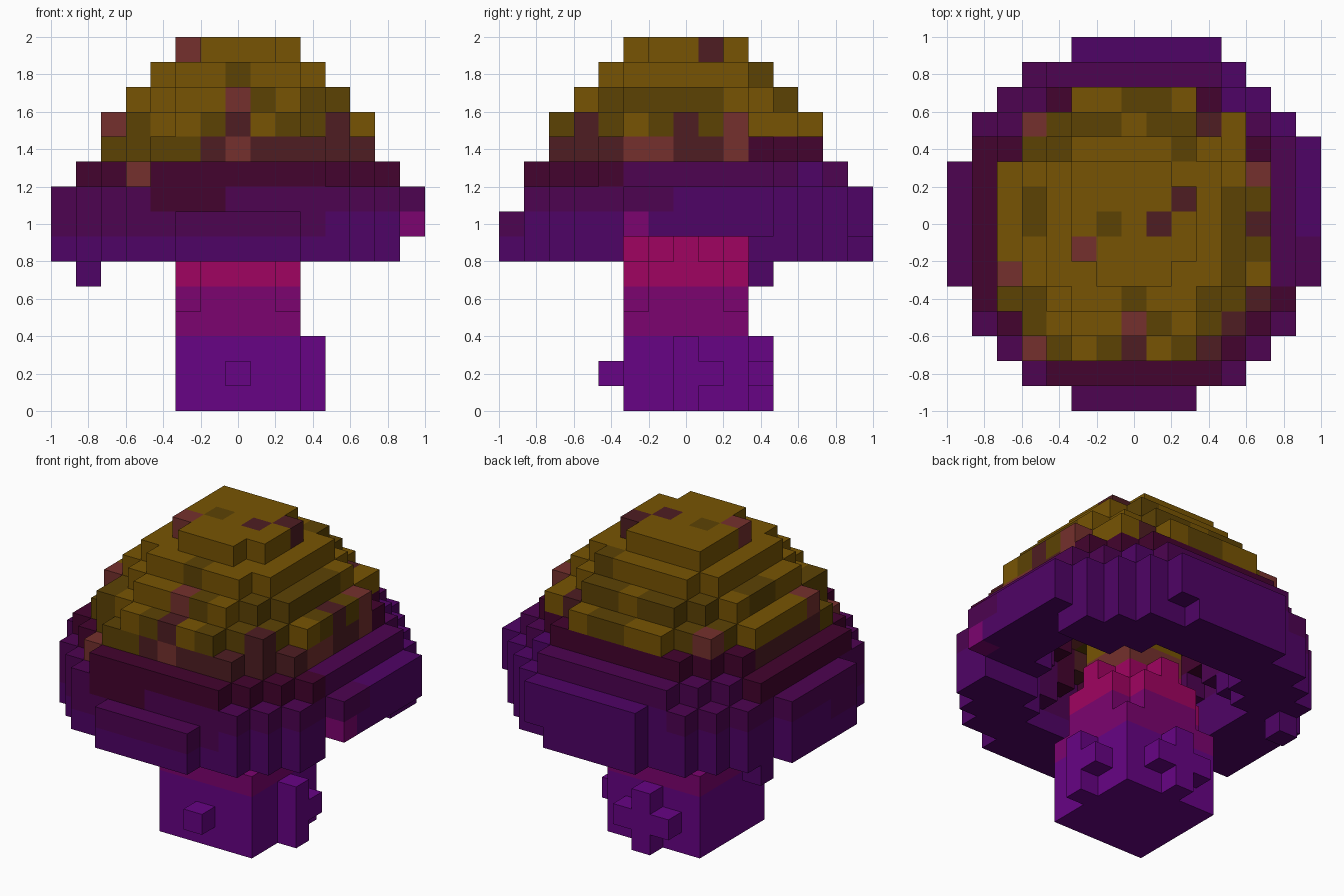
import bpy, bmesh, random
from mathutils import Vector

if "Cube" in bpy.data.objects:
    bpy.data.objects.remove(bpy.data.objects["Cube"])

random.seed(4)
V = 2 / 15  # cube size: the model sits on a 15 x 15 x 15 grid

# Flat colours (sRGB 0-255, converted to linear)
PALETTE = {
    "violet": (103, 3, 133), "magenta": (124, 3, 112), "pink": (160, 3, 97),
    "purple": (79, 3, 102), "plum": (77, 3, 81), "maroon": (67, 3, 46),
    "dark_brown": (78, 29, 34), "red_brown": (117, 48, 45),
    "dark_ochre": (92, 66, 4), "ochre": (119, 84, 3),
}
NAMES = list(PALETTE)


def linear(c):
    c /= 255
    return c / 12.92 if c <= 0.04045 else ((c + 0.055) / 1.055) ** 2.4


MATS = []
for name, rgb in PALETTE.items():
    m = bpy.data.materials.new(name)
    m.diffuse_color = (*[linear(c) for c in rgb], 1)
    m.use_nodes = True
    m.node_tree.nodes["Principled BSDF"].inputs["Base Color"].default_value = m.diffuse_color
    MATS.append(m)

SIDES = [Vector(d) for d in ((1, 0, 0), (-1, 0, 0), (0, 1, 0), (0, -1, 0), (0, 0, 1), (0, 0, -1))]


def build(name, cells, everything):
    """Mesh from cubes {(dx, dy, layer): colour}, skipping faces against other cubes."""
    bm = bmesh.new()
    for cell, colour in cells.items():
        mid = Vector(cell) + Vector((0, 0, 0.5))
        for n in SIDES:
            if tuple(int(a + b) for a, b in zip(cell, n)) in everything:
                continue
            u = Vector((n.y, n.z, n.x))
            w = n.cross(u)
            f = bm.faces.new([bm.verts.new((mid + 0.5 * (n + a * u + b * w)) * V)
                              for a, b in ((-1, -1), (1, -1), (1, 1), (-1, 1))])
            f.material_index = NAMES.index(colour)
    bmesh.ops.remove_doubles(bm, verts=bm.verts, dist=1e-4)
    me = bpy.data.meshes.new(name)
    bm.to_mesh(me)
    bm.free()
    for m in MATS:
        me.materials.append(m)
    bpy.context.collection.objects.link(bpy.data.objects.new(name, me))


# Stem: square foot, corners cut higher up, narrow neck inside the cap
STEM = ["violet"] * 3 + ["magenta"] * 2 + ["pink"] * 2 + ["red_brown"] + ["ochre"] * 3
stem = {}
for k, colour in enumerate(STEM):
    limit = 8 if k < 4 else 5 if k < 6 else 4 if k == 6 else 2
    for x in range(-2, 3):
        for y in range(-2, 3):
            if x * x + y * y <= limit:
                stem[x, y, k] = colour

# Bumps on the foot of the stem
bumps = {(0, -3, 1): "violet", (3, 1, 1): "violet", (-1, 3, 1): "violet", (1, 3, 1): "violet"}
for k in range(3):
    bumps[3, 0, k] = bumps[0, 3, k] = "violet"

# Cap: stacked rings, layer -> (outer, inner) squared radius in cubes
RINGS = {6: (55, 20), 7: (55, 18), 8: (55, 16), 9: (45, 12), 10: (35, 8),
         11: (32, 5), 12: (22, -1), 13: (14, -1), 14: (5, -1)}


def cap_colour(x, y, k):
    r = (x * x + y * y) ** 0.5
    t = k - 0.07 * x - 0.13 * y           # lighter colours reach lower at front left
    if k == 8 and x < -3:
        return "plum"
    if k <= 10:
        t += 0.5 * max(0, 5 - r)          # ochre spreads down on the inside
    if k in (10, 11):
        t += random.uniform(-0.2, 0.2)
        if random.random() < 0.05:
            return "red_brown"
    if k in (11, 12) and random.random() < 0.35:
        return "ochre"
    for limit, colour in ((7.55, "purple"), (8.85, "plum"), (10, "maroon"),
                          (10.6, "dark_brown"), (12.5, "dark_ochre")):
        if t < limit:
            return colour
    return "ochre"


cap = {}
for k, (outer, inner) in RINGS.items():
    for x in range(-7, 8):
        for y in range(-7, 8):
            if not inner < x * x + y * y <= outer:
                continue
            if k == 6 and x > 2 and abs(y) <= 2:      # gap under the right side
                continue
            if k == 8 and y == -7:
                continue
            cap[x, y, k] = "ochre" if k == 14 else cap_colour(x, y, k)

# Extra cubes and spots that stand out
for k in (7, 8):
    cap[3, 7, k] = cap[7, 3, k] = "purple"
for spot in ((-5, -1), (-5, 0), (-5, 1), (-5, 2), (-1, 5), (-2, 5), (2, 5),
             (1, -5), (5, -2), (-2, -4), (-3, -4), (-5, -2), (4, 2)):
    cap[spot + (11,)] = "ochre"
for spot in ((0, 5), (1, 5), (5, 1), (5, -1), (-4, -4), (-1, -5)):
    cap[spot + (11,)] = "dark_ochre"
cap.update({
    (-6, 3, 5): "purple", (7, -2, 7): "magenta", (4, 5, 9): "purple",
    (-2, 2, 14): "ochre", (-2, -1, 14): "red_brown", (2, 1, 14): "dark_brown",
    (1, 0, 14): "dark_brown", (-1, 0, 14): "dark_ochre",
    (0, -3, 13): "dark_ochre", (0, -4, 12): "red_brown",
    (0, -5, 11): "dark_brown", (4, -4, 11): "dark_brown", (5, 0, 11): "dark_brown",
    (5, 2, 11): "red_brown", (-5, -2, 11): "red_brown", (-4, 4, 11): "red_brown",
    (0, -5, 10): "red_brown", (5, -2, 10): "red_brown", (5, -1, 10): "red_brown",
    (-1, -5, 10): "dark_brown", (1, -5, 10): "dark_brown", (2, -5, 10): "dark_brown",
    (5, 0, 10): "dark_brown", (5, 1, 10): "dark_brown", (-4, -5, 9): "red_brown",
})

everything = {**stem, **bumps, **cap}
build("stem", stem, everything)
build("stem_bumps", bumps, everything)
build("cap", cap, everything)
